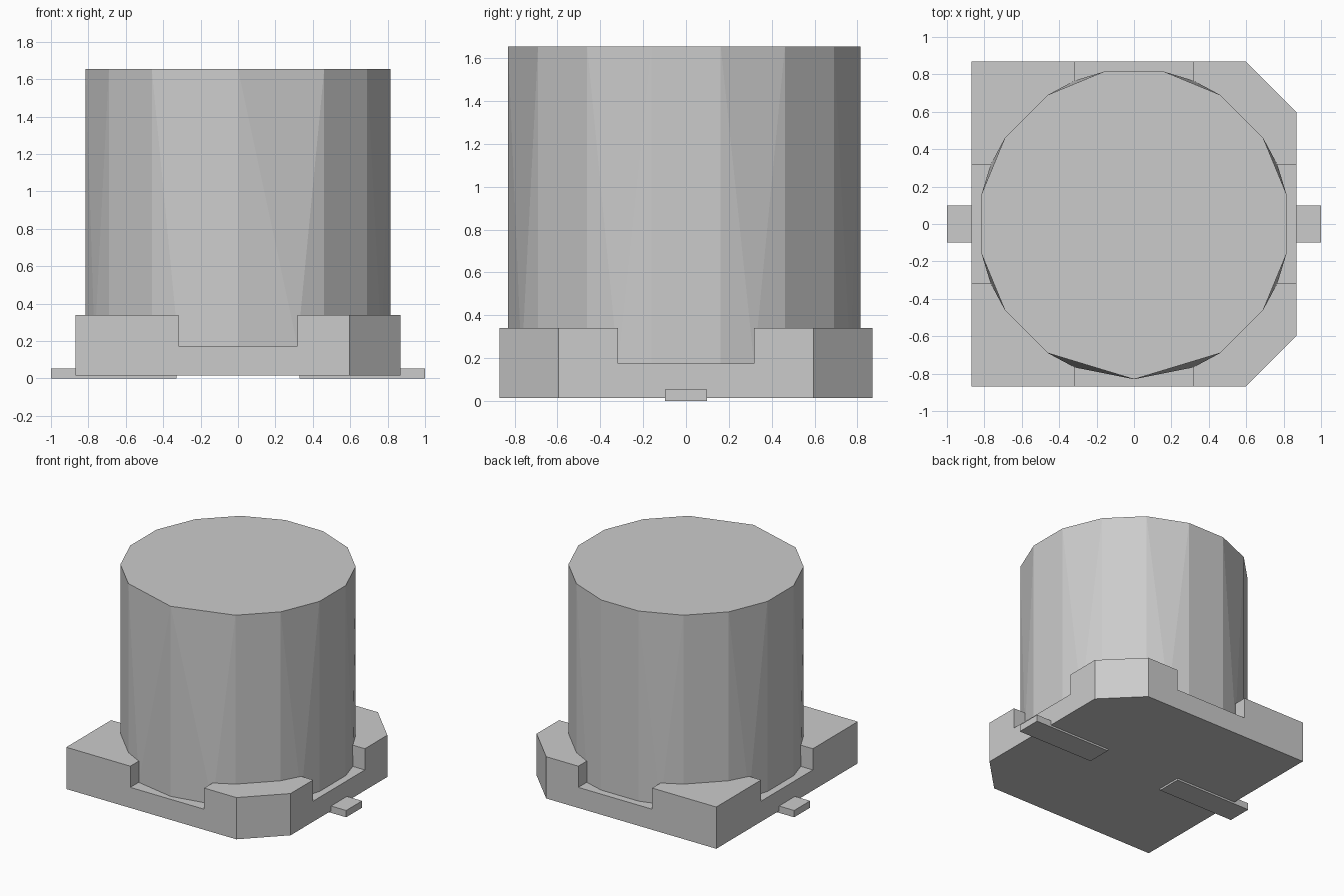
import bpy, bmesh
from math import cos, sin, radians

cube = bpy.data.objects.get("Cube")
if cube:
    bpy.data.objects.remove(cube, do_unlink=True)

grey = bpy.data.materials.new("light grey")
grey.use_nodes = True
colour = (0.6, 0.6, 0.6, 1)
grey.diffuse_color = colour
grey.node_tree.nodes["Principled BSDF"].inputs["Base Color"].default_value = colour


def finish(name, bm):
    bmesh.ops.recalc_face_normals(bm, faces=bm.faces)
    mesh = bpy.data.meshes.new(name)
    bm.to_mesh(mesh)
    bm.free()
    mesh.materials.append(grey)
    obj = bpy.data.objects.new(name, mesh)
    bpy.context.collection.objects.link(obj)
    return obj


def prism(name, outline, z0, z1):
    bm = bmesh.new()
    face = bm.faces.new([bm.verts.new((x, y, z0)) for x, y in outline])
    top = bmesh.ops.extrude_face_region(bm, geom=[face])["geom"]
    verts = [v for v in top if isinstance(v, bmesh.types.BMVert)]
    bmesh.ops.translate(bm, verts=verts, vec=(0, 0, z1 - z0))
    return finish(name, bm)


def box(name, x0, x1, y, z0, z1):
    return prism(name, [(x0, -y), (x1, -y), (x1, y), (x0, y)], z0, z1)


BASE, NOTCH_HALF, NOTCH_Z, BASE_TOP = 0.87, 0.318, 0.175, 0.34
CAN_RADIUS, CAN_TOP = 0.83, 1.655

# Base tray with two chamfered corners and a notch in every side
base = prism("base", [(-BASE, -BASE), (0.595, -BASE), (BASE, -0.595),
                      (BASE, 0.595), (0.595, BASE), (-BASE, BASE)], 0.015, BASE_TOP)
for name, hx, hy in (("side_notch_cutter", 1.2, NOTCH_HALF),
                     ("front_notch_cutter", NOTCH_HALF, 1.2)):
    cutter = box(name, -hx, hx, hy, NOTCH_Z, 0.6)
    cutter.hide_render = True
    cutter.hide_set(True)
    cut = base.modifiers.new(name, "BOOLEAN")
    cut.operation = "DIFFERENCE"
    cut.solver = "EXACT"
    cut.object = cutter

# Faceted can: the front is one ridge, and the foot has extra points at the notch ends
angles = [11.25 + 22.5 * i for i in range(11)] + [270] + [303.75, 326.25, 348.75]
bm = bmesh.new()


def rim(angle, z):
    a = radians(angle)
    return bm.verts.new((CAN_RADIUS * cos(a), CAN_RADIUS * sin(a), z))


top = [rim(a, CAN_TOP) for a in angles]
foot = [rim(a, NOTCH_Z) for a in angles]
notch_ends = [n for q in range(0, 360, 90) for n in (q + 22.5, q + 67.5)]
foot_loop = []
for i, a in enumerate(angles):
    j = (i + 1) % len(angles)
    foot_loop.append(foot[i])
    end = next((n for n in notch_ends if a < n < angles[j]), None)
    if end is None:
        bm.faces.new((foot[i], foot[j], top[j], top[i]))
    else:
        mid = rim(end, NOTCH_Z)
        foot_loop.append(mid)
        for tri in ((foot[i], mid, top[i]), (mid, top[j], top[i]), (mid, foot[j], top[j])):
            bm.faces.new(tri)
bm.faces.new(top)
bm.faces.new(foot_loop)
finish("can", bm)

# Flat terminals under the base
for side, s in (("left", 1), ("right", -1)):
    box(side + "_terminal", min(s * 0.33, s), max(s * 0.33, s), 0.098, 0, 0.053)
